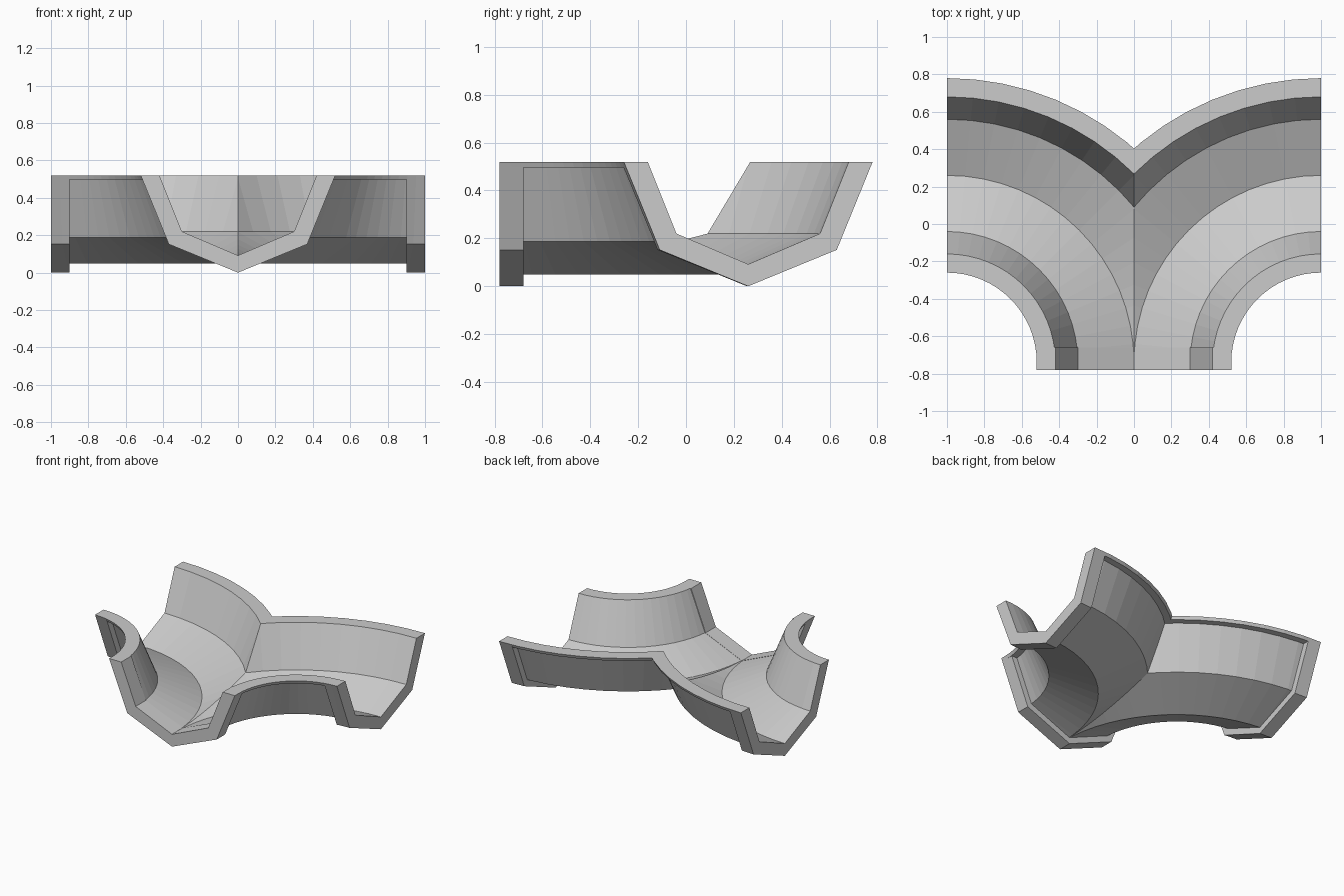
import bpy, bmesh, math

if "Cube" in bpy.data.objects:
    bpy.data.objects.remove(bpy.data.objects["Cube"])

CX, CY, R, STEPS = 1.0, -0.74, 1.0, 16   # bend centre, radius, facets


def closed(outer, inner):
    """Mirror half-profiles (ending at the centre line) into a closed U section."""
    full = lambda h: [(-d, z) for d, z in h] + [(d, z) for d, z in reversed(h[:-1])]
    return full(outer) + list(reversed(full(inner)))


INNER = [(0.42, 0.52), (0.30, 0.22), (0, 0.092)]
THICK = closed([(0.52, 0.52), (0.37, 0.152), (0, 0)], INNER)
THIN = closed([(0.52, 0.52), (0.51, 0.497), (0.462, 0.497), (0.335, 0.187), (0, 0.048)], INNER)


def loft(bm, rings):
    rows = [[bm.verts.new(p) for p in ring] for ring in rings]
    n = len(rows[0])
    for a, b in zip(rows, rows[1:]):
        for i in range(n):
            j = (i + 1) % n
            bm.faces.new((a[i], a[j], b[j], b[i]))
    return rows


def finish(bm, name, mirror):
    bmesh.ops.recalc_face_normals(bm, faces=bm.faces[:])
    me = bpy.data.meshes.new(name)
    bm.to_mesh(me)
    bm.free()
    ob = bpy.data.objects.new(name, me)
    bpy.context.collection.objects.link(ob)
    if mirror:
        m = ob.modifiers.new("mirror", 'MIRROR')
        m.use_axis[0] = True
        m.merge_threshold = 0.0005
    return ob


def elbow(name, section, x_min, x_max, cap):
    """Quarter bend of the section, kept only between two x planes, mirrored."""
    bm = bmesh.new()
    rings = []
    for k in range(STEPS + 1):
        t = math.pi / 2 * k / STEPS
        rings.append([(CX - (R + d) * math.cos(t), CY + (R + d) * math.sin(t), z)
                      for d, z in section])
    rows = loft(bm, rings)
    if cap:
        bm.faces.new(rows[-1])
    for x, sign in ((x_min, -1), (x_max, 1)):
        if x >= 1:
            continue
        res = bmesh.ops.bisect_plane(bm, geom=bm.verts[:] + bm.edges[:] + bm.faces[:],
                                     dist=1e-5, plane_co=(x, 0, 0), plane_no=(sign, 0, 0),
                                     clear_outer=True)
        if cap:
            edges = [e for e in res['geom_cut'] if isinstance(e, bmesh.types.BMEdge)]
            bmesh.ops.contextual_create(bm, geom=edges)
    return finish(bm, name, True)


def straight(name, section, y0, y1):
    bm = bmesh.new()
    rows = loft(bm, [[(d, y, z) for d, z in section] for y in (y0, y1)])
    for row in rows:
        bm.faces.new(row)
    return finish(bm, name, False)


# thin-walled Y-shaped gutter with top flange
elbow("gutter_body", THIN, 0.0, 0.9, False)
# thicker collars at the left and right mouths
elbow("side_collars", THICK, 0.9, 1.0, True)
# front mouth collar and the short straight run behind it
straight("front_collar", THICK, -0.78, -0.68)
straight("front_run", THIN, -0.68, -0.66)
